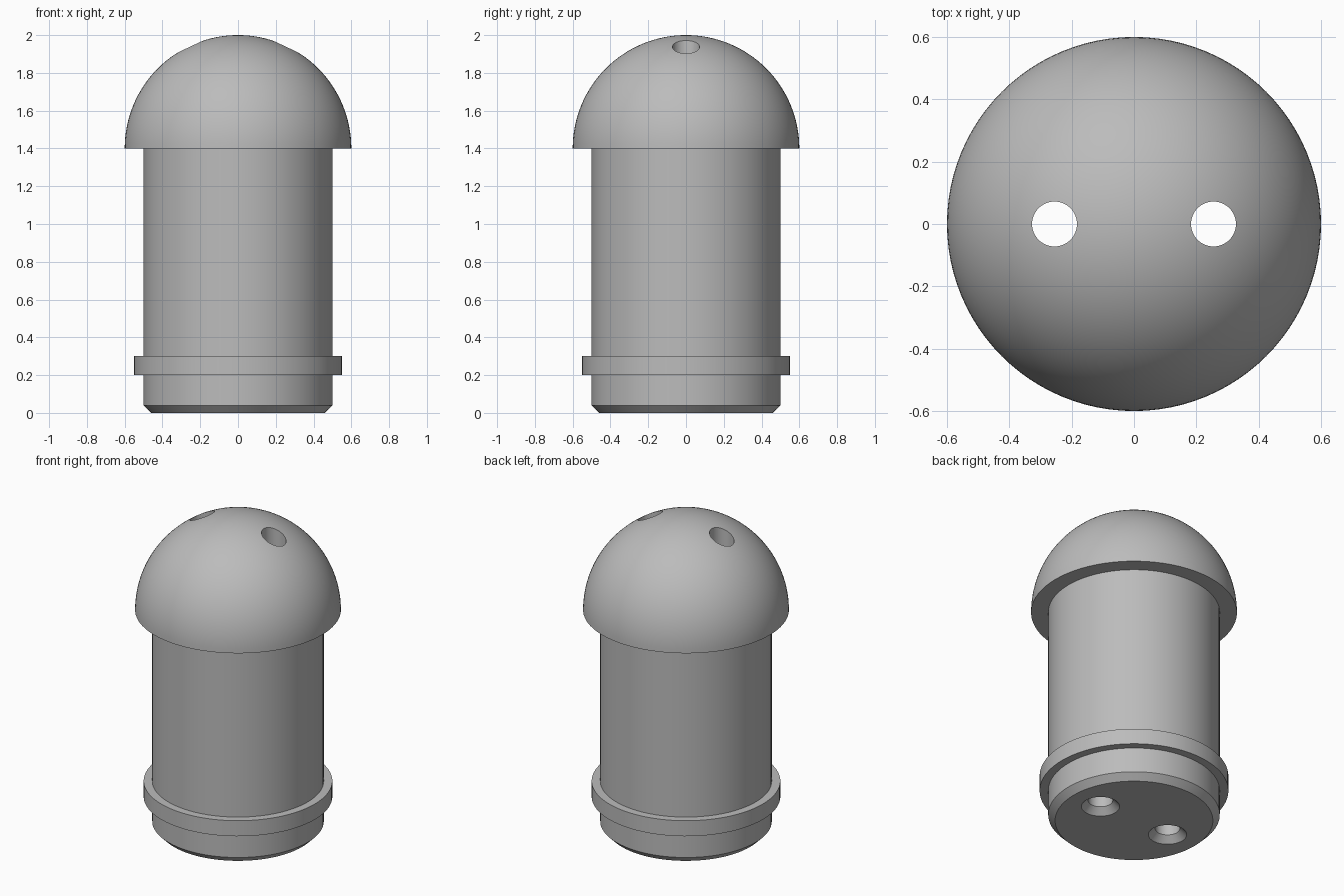
import bpy, bmesh
from math import cos, sin, pi, radians

SIDES = 96
HOLE_X, HOLE_R, CHAMFER = 0.255, 0.072, 0.04

if "Cube" in bpy.data.objects:
    bpy.data.objects.remove(bpy.data.objects["Cube"], do_unlink=True)

grey = bpy.data.materials.new("plain grey")
grey.use_nodes = True
colour = (0.5, 0.5, 0.5, 1)
grey.diffuse_color = colour
grey.node_tree.nodes["Principled BSDF"].inputs["Base Color"].default_value = colour


def lathe(name, profile, sides=SIDES, centre_x=0, closed=False):
    """Turn a profile of (radius, height) points around the z axis."""
    bm = bmesh.new()
    verts = [bm.verts.new((r, 0, z)) for r, z in profile]
    edges = [bm.edges.new(pair) for pair in zip(verts, verts[1:])]
    if closed:
        edges.append(bm.edges.new((verts[-1], verts[0])))
    bmesh.ops.spin(bm, geom=verts + edges, cent=(0, 0, 0), axis=(0, 0, 1),
                   angle=2 * pi, steps=sides)
    bmesh.ops.remove_doubles(bm, verts=bm.verts, dist=1e-5)
    bmesh.ops.recalc_face_normals(bm, faces=bm.faces)
    bmesh.ops.translate(bm, verts=bm.verts, vec=(centre_x, 0, 0))
    mesh = bpy.data.meshes.new(name)
    bm.to_mesh(mesh)
    bm.free()
    mesh.materials.append(grey)
    obj = bpy.data.objects.new(name, mesh)
    bpy.context.collection.objects.link(obj)
    return obj


# Body with a chamfered foot
body = lathe("body", [(0, 0), (0.46, 0), (0.5, 0.04), (0.5, 1.4), (0, 1.4)])

# Collar around the lower body
collar = lathe("collar", [(0.49, 0.2), (0.55, 0.2), (0.55, 0.3), (0.49, 0.3)], closed=True)

# Overhanging hemispherical cap
STEPS = 32
arc = [(0.6 * cos(i * pi / 2 / STEPS), 1.4 + 0.6 * sin(i * pi / 2 / STEPS))
       for i in range(STEPS)]
cap = lathe("domed_cap", [(0, 1.4)] + arc + [(0, 2)])

# Two vertical through holes, countersunk at the foot
for side in (-1, 1):
    cutter = lathe("hole_cutter", [(0, -CHAMFER), (HOLE_R + 2 * CHAMFER, -CHAMFER),
                                   (HOLE_R, CHAMFER), (HOLE_R, 2.2), (0, 2.2)],
                   sides=48, centre_x=side * HOLE_X)
    cutter.hide_render = True
    for part in (body, cap):
        cut = part.modifiers.new("hole", "BOOLEAN")
        cut.operation = "DIFFERENCE"
        cut.solver = "EXACT"
        cut.object = cutter
        bpy.context.view_layer.objects.active = part
        bpy.ops.object.modifier_apply(modifier=cut.name)
    bpy.data.objects.remove(cutter, do_unlink=True)

# Smooth round surfaces with crisp edges
for part in (body, collar, cap):
    bpy.ops.object.select_all(action="DESELECT")
    part.select_set(True)
    bpy.context.view_layer.objects.active = part
    bpy.ops.object.shade_smooth_by_angle(angle=radians(30))
